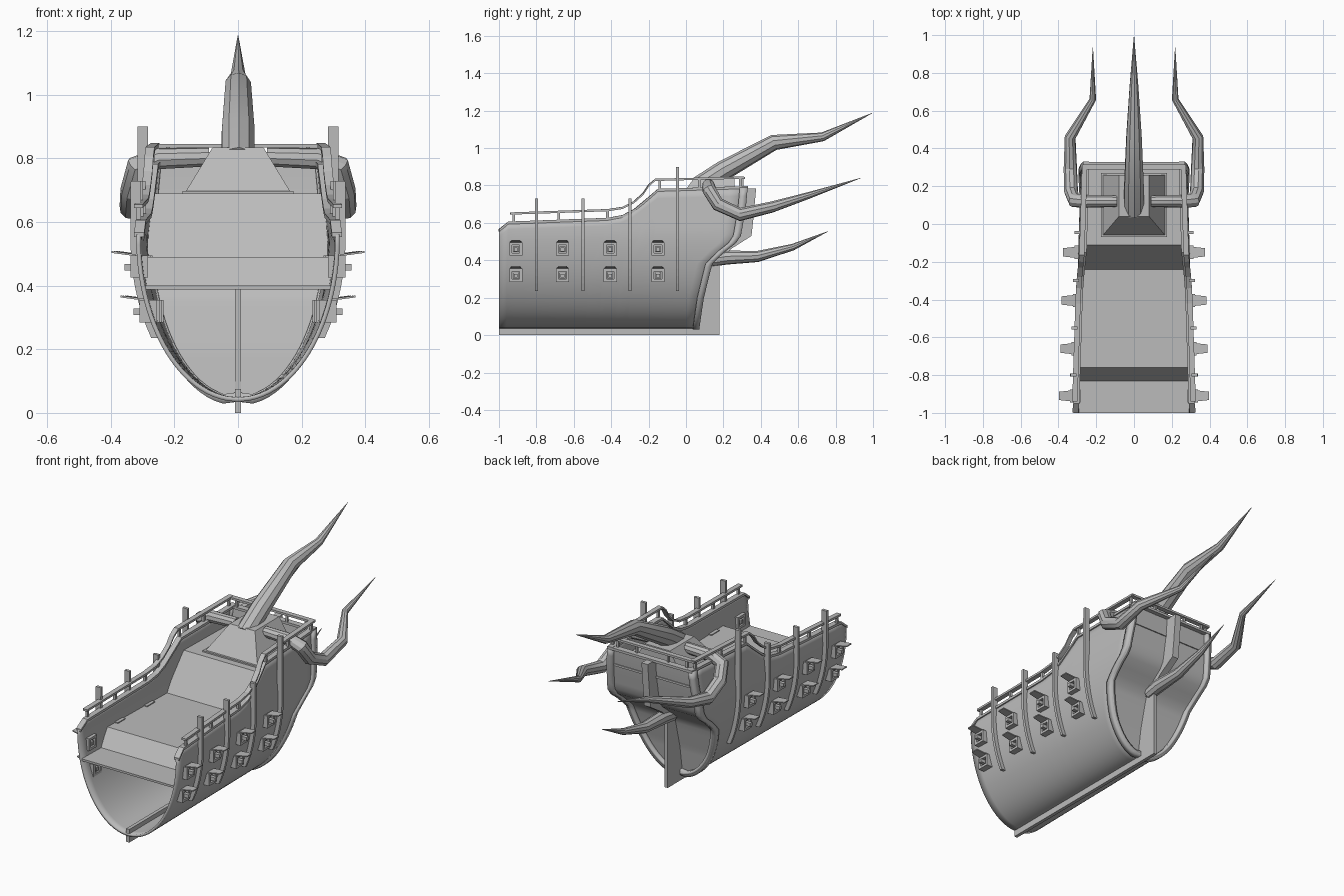
import bpy, bmesh, math
from mathutils import Vector

cube = bpy.data.objects.get("Cube")
if cube:
    bpy.data.objects.remove(cube, do_unlink=True)

grey = bpy.data.materials.new("plain_grey")
grey.use_nodes = True
GREY = (0.5, 0.5, 0.5, 1)
grey.diffuse_color = GREY
grey.node_tree.nodes["Principled BSDF"].inputs["Base Color"].default_value = GREY


def finish(name, bm, smooth=False, thick=0, offset=-1):
    bmesh.ops.remove_doubles(bm, verts=bm.verts, dist=0.0002)
    bmesh.ops.recalc_face_normals(bm, faces=bm.faces)
    mesh = bpy.data.meshes.new(name)
    bm.to_mesh(mesh)
    bm.free()
    obj = bpy.data.objects.new(name, mesh)
    mesh.materials.append(grey)
    bpy.context.collection.objects.link(obj)
    if thick:
        mod = obj.modifiers.new("thickness", 'SOLIDIFY')
        mod.thickness, mod.offset = thick, offset
    if smooth:
        bpy.ops.object.select_all(action='DESELECT')
        obj.select_set(True)
        bpy.context.view_layer.objects.active = obj
        bpy.ops.object.shade_smooth_by_angle(angle=math.radians(32))
    return obj


def grid(bm, rows):
    vs = [[bm.verts.new(p) for p in row] for row in rows]
    for a, b in zip(vs, vs[1:]):
        for i in range(len(a) - 1):
            bm.faces.new((a[i], a[i + 1], b[i + 1], b[i]))


def loft(bm, rings):
    # closed rings joined end to end, with capped ends
    vs = [[bm.verts.new(p) for p in ring] for ring in rings]
    n = len(vs[0])
    for a, b in zip(vs, vs[1:]):
        for i in range(n):
            bm.faces.new((a[i], a[(i + 1) % n], b[(i + 1) % n], b[i]))
    bm.faces.new(vs[0])
    bm.faces.new(vs[-1])


def box(bm, x0, x1, y0, y1, z0, z1):
    loft(bm, [[(x0, y0, z), (x1, y0, z), (x1, y1, z), (x0, y1, z)] for z in (z0, z1)])


def bar(bm, pts, w, h):
    # rectangular rail following a path that is never vertical
    rings = []
    for i, p in enumerate(pts):
        t = Vector(pts[min(i + 1, len(pts) - 1)]) - Vector(pts[max(i - 1, 0)])
        s = Vector((-t.y, t.x, 0)).normalized() * w / 2
        up = Vector((0, 0, h / 2))
        p = Vector(p)
        rings.append([p + s + up, p - s + up, p - s - up, p + s - up])
    loft(bm, rings)


def horn(name, pts, radii, sides=10):
    pts = [Vector(p) for p in pts]
    last = (pts[1] - pts[0]).normalized()
    normal = last.orthogonal().normalized()
    rings = []
    for i, (p, r) in enumerate(zip(pts, radii)):
        t = (pts[min(i + 1, len(pts) - 1)] - pts[max(i - 1, 0)]).normalized()
        normal = last.rotation_difference(t) @ normal
        last, side = t, t.cross(normal)
        rings.append([p + r * (normal * math.cos(a) + side * math.sin(a))
                      for a in (2 * math.pi * k / sides for k in range(sides))])
    bm = bmesh.new()
    loft(bm, rings)
    finish(name, bm, smooth=True)


def lerp(table, v):
    for (a, fa), (b, fb) in zip(table, table[1:]):
        if v <= b:
            return fa + (fb - fa) * max(0, v - a) / (b - a)
    return table[-1][1]


SHEER = [(-1, .56), (-.95, .6), (-.42, .62), (-.34, .635), (-.28, .665),
         (-.22, .715), (-.15, .775), (.33, .79)]
STERN = [(.035, .07), (.2, .095), (.38, .14), (.44, .2), (.51, .29), (.68, .32), (.79, .33)]
KEEL_Z = .035


def half_width(y, z):
    if z < .55:
        w = .32 * math.sqrt(max(0, 1 - ((.55 - z) / .515) ** 2))
    else:
        w = .32 - (z - .55) * .1
    return w * (1 - .09 * (y + 1))


# hull sides, split into rows by height and columns by length
COLS = sorted({(y + 1) / 1.33 for y, _ in SHEER} | {k / 14 for k in range(15)})
ROWS = [(k / 26) ** 1.6 for k in range(27)]


def hull_point(u, v, sx, off=0):
    top = lerp(SHEER, -1 + 1.33 * u)
    z = KEEL_Z + v * (top - KEEL_Z)
    y = -1 + u * (lerp(STERN, z) + 1)
    return (sx * (half_width(y, z) + off), y, z - off * (1 - v) ** 4)


def shell(name, cols, off, thick):
    bm = bmesh.new()
    section = [(v, -1) for v in reversed(ROWS)] + [(v, 1) for v in ROWS[1:]]
    grid(bm, [[hull_point(u, v, s, 0 if v == 0 else off) for v, s in section] for u in cols])
    finish(name, bm, True, thick)


shell("hull", COLS, 0, .014)
shell("stern_rim", [.968, 1], .01, .03)

# transom closing the stern, slightly recessed
bm = bmesh.new()
grid(bm, [[(s * (half_width(lerp(STERN, z), z) - .004), lerp(STERN, z) - .025, z) for s in (-1, 1)]
          for z in [KEEL_Z + .002 + .753 * v for v in ROWS]])
finish("transom", bm, True)

# stepped deck
bm = bmesh.new()
DECK = [(-1, .4), (-.83, .4), (-.76, .49), (-.24, .49), (-.11, .69), (.3, .69)]
grid(bm, [[(s * (half_width(y, z) - .006), y, z) for s in (-1, 1)] for y, z in DECK])
finish("deck", bm, False, .012)

# keel and stern posts
bm = bmesh.new()
box(bm, -.01, .01, -1, .18, 0, .075)
box(bm, -.01, .01, .05, .18, .07, .41)
finish("keel", bm)
bm = bmesh.new()
POST = [(.12, .38), (.18, .39), (.24, .46), (.35, .53), (.36, .62), (.375, .785), (.29, .785), (.25, .52)]
loft(bm, [[(x, y, z) for y, z in POST] for x in (-.02, .02)])
finish("stern_post", bm)

# cap strip, upper rail and rail posts
SIDE = [y for y, _ in SHEER]
RAIL = [(-.94, .65), (-.42, .668), (-.34, .68), (-.28, .71), (-.23, .755), (-.2, .8),
        (-.165, .83), (.31, .842)]


def side_x(y):
    return half_width(y, lerp(SHEER, y))


caps, rails, posts = bmesh.new(), bmesh.new(), bmesh.new()
for s in (-1, 1):
    bar(caps, [(s * (side_x(y) - .008), y, lerp(SHEER, y)) for y in SIDE], .032, .014)
    bar(rails, [(s * side_x(y), y, z) for y, z in RAIL], .028, .012)
    for y in (-.92, -.68, -.42, -.14, .07, .29):
        x = s * side_x(y)
        box(posts, x - .007, x + .007, y - .007, y + .007, lerp(SHEER, y), lerp(RAIL, y))
    for x in (.1 * s, .22 * s):
        box(posts, x - .006, x + .006, .296, .308, .78, .84)
bar(caps, [(-.26, .312, .788), (.26, .312, .788)], .035, .014)
bar(rails, [(-.272, .302, .84), (.272, .302, .84)], .028, .012)
finish("cap_strip", caps)
finish("rails", rails)
finish("rail_posts", posts)

# outer ribs that follow the hull and rise above it
bm = bmesh.new()
for s in (-1, 1):
    for y, top in ((-.8, .73), (-.55, .73), (-.3, .73), (-.045, .9)):
        rings = []
        for z in [.235 + k * .04 for k in range(9)] + [top]:
            x = half_width(y, min(z, .56)) + .008
            rings.append([(s * (x + dx), y + dy, z) for dx, dy in
                          ((-.016, -.008), (.016, -.008), (.016, .008), (-.016, .008))])
        loft(bm, rings)
finish("ribs", bm)

# gun ports: square frame, barrel and open lid
frames, guns, lids = bmesh.new(), bmesh.new(), bmesh.new()
for s in (-1, 1):
    for y in (-.91, -.66, -.405, -.15):
        for z in (.46, .32):
            x = half_width(y, z)
            a, b = sorted((s * (x - .03), s * (x + .025)))
            for e in (-1, 1):
                m = .028 * e
                box(frames, a, b, y + m - .007, y + m + .007, z - .035, z + .035)
                box(frames, a, b, y - .021, y + .021, z + m - .007, z + m + .007)
            a, b = sorted((s * (x - .03), s * (x + .045)))
            box(guns, a, b, y - .01, y + .01, z - .012, z + .008)
            a, b = sorted((s * (x - .01), s * (x + .012)))
            box(guns, a, b, y - .016, y + .016, z - .017, z + .014)
            loft(lids, [[(s * (x + dx), y + w, z + .037 + dz), (s * (x + dx), y - w, z + .037 + dz),
                         (s * (x + dx), y - w, z + .043 + dz), (s * (x + dx), y + w, z + .043 + dz)]
                        for dx, w, dz in ((.01, .03, -.004), (.085, .022, .006))])
finish("port_frames", frames)
finish("guns", guns)
finish("port_lids", lids)

# tapered housing on the upper deck
bm = bmesh.new()
box(bm, -.175, .175, -.07, .27, .686, .698)
loft(bm, [[(-x, y, z), (x, y, z), (x, .26, z), (-x, .26, z)]
          for x, y, z in ((.165, -.06, .695), (.08, .04, .835))])
finish("deck_housing", bm)

# horns
horn("top_horn", [(0, .06, .79), (0, .2, .88), (0, .47, 1.03), (0, .73, 1.06), (0, .995, 1.187)],
     [.054, .054, .042, .024, .001])
horn("stern_horn", [(0, .13, .4), (0, .22, .415), (0, .38, .42), (0, .57, .47), (0, .76, .555)],
     [.035, .038, .03, .018, .001])
for s, label in ((1, "left"), (-1, "right")):
    horn(label + "_horn",
         [(s * x, y, z) for x, y, z in ((.09, .12, .805), (.25, .12, .8), (.315, .125, .775),
                                        (.333, .17, .7), (.337, .29, .645), (.338, .46, .685),
                                        (.218, .66, .748), (.218, .935, .84))],
         [.03, .034, .038, .037, .036, .03, .018, .001])
